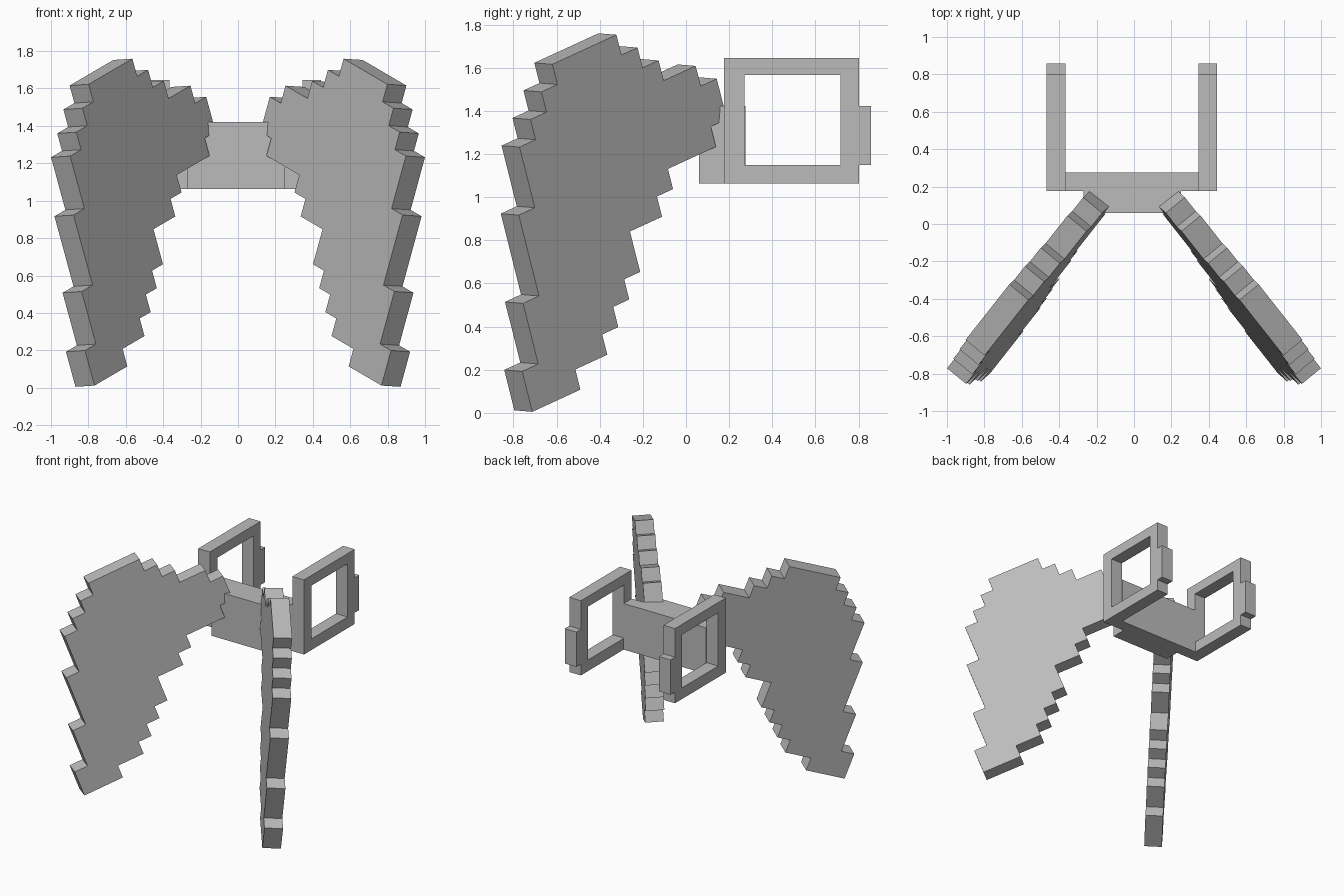
import bpy
import bmesh
from mathutils import Vector

cube = bpy.data.objects.get("Cube")
if cube:
    bpy.data.objects.remove(cube)

# Single flat grey
grey = bpy.data.materials.new("plain_grey")
grey.use_nodes = True
colour = (0.5, 0.5, 0.5, 1)
grey.diffuse_color = colour
grey.node_tree.nodes["Principled BSDF"].inputs["Base Color"].default_value = colour


def extrude_outline(name, points, depth, mirror=False):
    """Extrude a flat outline by a depth vector, optionally mirrored in x."""
    bm = bmesh.new()
    face = bm.faces.new([bm.verts.new(p) for p in points])
    result = bmesh.ops.extrude_face_region(bm, geom=[face], use_keep_orig=True)
    moved = [v for v in result["geom"] if isinstance(v, bmesh.types.BMVert)]
    bmesh.ops.translate(bm, verts=moved, vec=depth)
    if mirror:
        for v in bm.verts:
            v.co.x = -v.co.x
    bmesh.ops.recalc_face_normals(bm, faces=bm.faces)
    mesh = bpy.data.meshes.new(name)
    bm.to_mesh(mesh)
    bm.free()
    mesh.materials.append(grey)
    obj = bpy.data.objects.new(name, mesh)
    bpy.context.collection.objects.link(obj)
    return obj


# Wings: stepped slabs, each row is (start, end) in grid cells from the tip up
ROWS = [(0, 3), (0, 5), (1, 6), (1, 7), (1, 8), (2, 8), (2, 10), (2, 11),
        (2, 14), (3, 15), (3, 15), (3, 14), (4, 12), (5, 11), (6, 10)]
origin = Vector((0.869, -0.712, 0.005))
along = Vector((-0.0585, 0.0742, 0.0342))
up = Vector((0.0255, -0.0235, 0.0937))
inward = -along.cross(up).normalized() * 0.132

steps = []
for side in (1, 0):
    edge = []
    for j, row in enumerate(ROWS):
        edge += [(row[side], j), (row[side], j + 1)]
    steps += edge if side else edge[::-1]
# Keep only the true corners of the stepped outline
steps = list(dict.fromkeys(steps))
corners = [p for k, p in enumerate(steps)
           if not (steps[k - 1][0] == p[0] == steps[(k + 1) % len(steps)][0])]
outline = [origin + along * i + up * j for i, j in corners]
extrude_outline("left_wing", outline, inward)
extrude_outline("right_wing", outline, inward, mirror=True)

# Back bar: T-shaped plan with a narrower front
z0, z1 = 1.063, 1.422
plan = [(-0.27, 0.06), (0.25, 0.06), (0.25, 0.177), (0.345, 0.177),
        (0.345, 0.275), (-0.367, 0.275), (-0.367, 0.177), (-0.27, 0.177)]
extrude_outline("back_bar", [(x, y, z0) for x, y in plan], Vector((0, 0, z1 - z0)))


# Side frames: square ring with a rear lug, in the y-z plane
def side_frame(name, x):
    ring = [(0.177, z0), (0.802, z0), (0.802, 1.15), (0.857, 1.15),
            (0.857, z1), (0.802, z1), (0.802, 1.645), (0.177, 1.645)]
    hole = [(0.27, 1.15), (0.715, 1.15), (0.715, 1.565), (0.27, 1.565)]
    frame = extrude_outline(name, [(x, y, z) for y, z in ring], Vector((0.1, 0, 0)))
    cutter = extrude_outline(name + "_cutter", [(x - 0.1, y, z) for y, z in hole],
                             Vector((0.3, 0, 0)))
    cut = frame.modifiers.new("opening", "BOOLEAN")
    cut.operation = "DIFFERENCE"
    cut.solver = "EXACT"
    cut.object = cutter
    # Bake the opening and drop the cutter
    bpy.context.view_layer.update()
    graph = bpy.context.evaluated_depsgraph_get()
    baked = bpy.data.meshes.new_from_object(frame.evaluated_get(graph))
    frame.modifiers.clear()
    frame.data = baked
    bpy.data.objects.remove(cutter)


side_frame("left_frame", 0.345)
side_frame("right_frame", -0.467)
